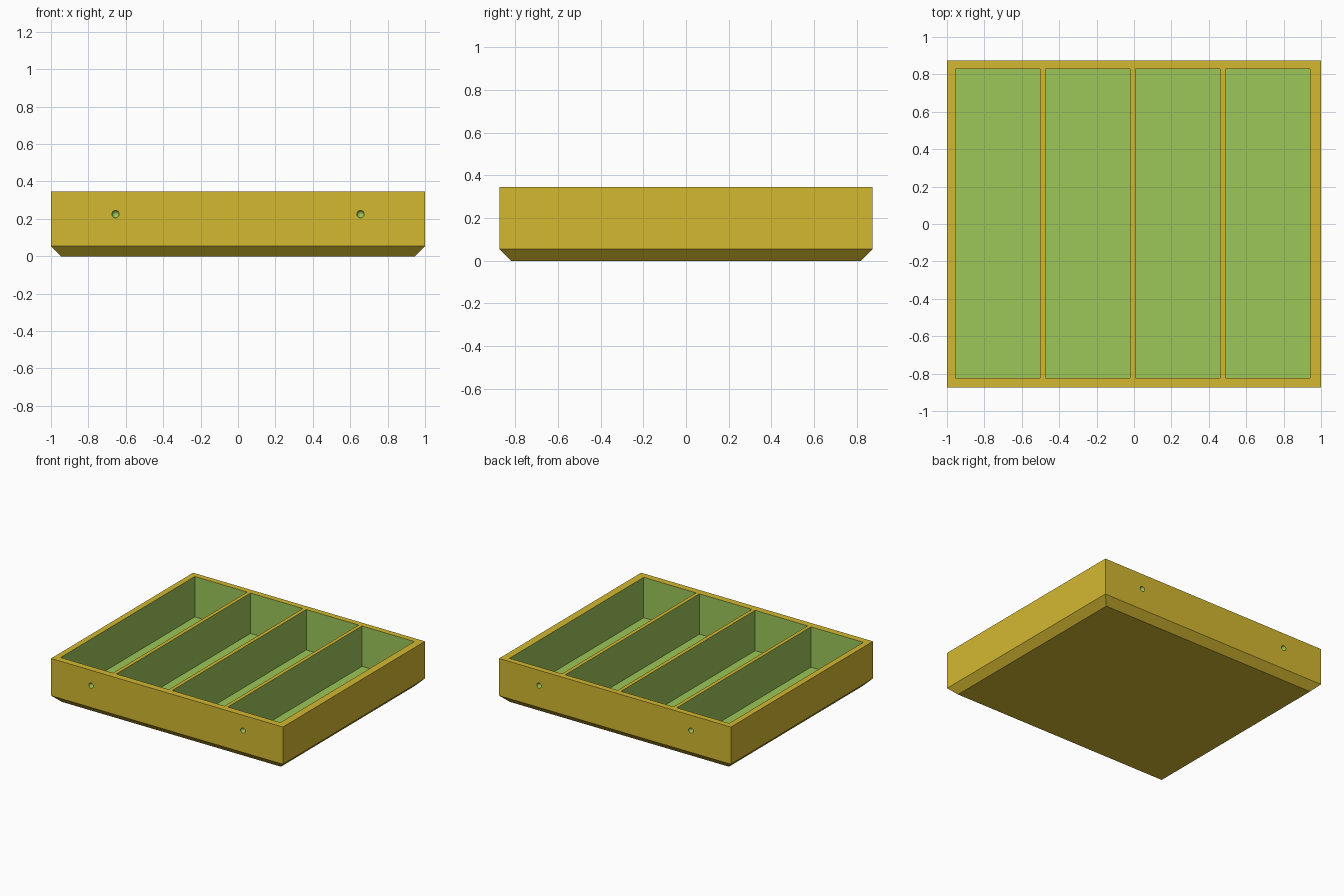
import bpy
import bmesh
from mathutils import Matrix, Vector

default = bpy.data.objects.get("Cube")
if default:
    bpy.data.objects.remove(default, do_unlink=True)

# Overall sizes
HALF_X, HALF_Y, HEIGHT = 1.0, 0.875, 0.345
CHAMFER = 0.055
FLOOR = 0.03
CELL_X, CELL_W, PITCH, CELLS = -0.954, 0.452, 0.481, 4
CELL_Y0, CELL_Y1 = -0.823, 0.83
HOLE_X, HOLE_Z, HOLE_R = 0.655, 0.225, 0.02


def material(name, color):
    mat = bpy.data.materials.new(name)
    mat.use_nodes = True
    mat.diffuse_color = color
    mat.node_tree.nodes["Principled BSDF"].inputs["Base Color"].default_value = color
    return mat


GOLD = material("gold", (0.658, 0.479, 0.031, 1))
GREEN = material("leaf green", (0.332, 0.565, 0.098, 1))


def make_object(name, bm, slot):
    bmesh.ops.recalc_face_normals(bm, faces=bm.faces)
    for face in bm.faces:
        face.material_index = slot
    mesh = bpy.data.meshes.new(name)
    bm.to_mesh(mesh)
    bm.free()
    mesh.materials.append(GOLD)
    mesh.materials.append(GREEN)
    obj = bpy.data.objects.new(name, mesh)
    bpy.context.collection.objects.link(obj)
    return obj


def add_box(bm, lo, hi):
    lo, hi = Vector(lo), Vector(hi)
    size = Matrix.Diagonal((hi - lo).to_4d())
    size[3][3] = 1
    bmesh.ops.create_cube(bm, size=1, matrix=Matrix.Translation((lo + hi) / 2) @ size)


# Tray body: stacked rectangles, with the bottom edge bevelled inwards
bm = bmesh.new()
rings = []
for inset, z in ((CHAMFER, 0), (0, CHAMFER), (0, HEIGHT)):
    x, y = HALF_X - inset, HALF_Y - inset
    rings.append([bm.verts.new((sx * x, sy * y, z))
                  for sx, sy in ((-1, -1), (1, -1), (1, 1), (-1, 1))])
for low, high in zip(rings, rings[1:]):
    for i in range(4):
        j = (i + 1) % 4
        bm.faces.new((low[i], low[j], high[j], high[i]))
bm.faces.new(rings[0])
bm.faces.new(rings[-1])
tray = make_object("divided_tray", bm, 0)

# Compartment cutters
bm = bmesh.new()
for i in range(CELLS):
    x = CELL_X + i * PITCH
    add_box(bm, (x, CELL_Y0, FLOOR), (x + CELL_W, CELL_Y1, HEIGHT + 0.1))
cells = make_object("compartment_cutter", bm, 1)

# Round dimple cutters on the front and back walls
bm = bmesh.new()
for sx in (-1, 1):
    for sy in (-1, 1):
        bmesh.ops.create_uvsphere(
            bm, u_segments=20, v_segments=10, radius=HOLE_R,
            matrix=Matrix.Translation((sx * HOLE_X, sy * HALF_Y, HOLE_Z)))
dimples = make_object("dimple_cutter", bm, 1)

# Cut, so the carved faces keep the green of the cutters
bpy.context.view_layer.objects.active = tray
for cutter in (cells, dimples):
    cutter.hide_render = True
    mod = tray.modifiers.new(cutter.name, "BOOLEAN")
    mod.operation = "DIFFERENCE"
    mod.solver = "EXACT"
    mod.object = cutter
    bpy.ops.object.modifier_apply(modifier=mod.name)
    bpy.data.objects.remove(cutter, do_unlink=True)
